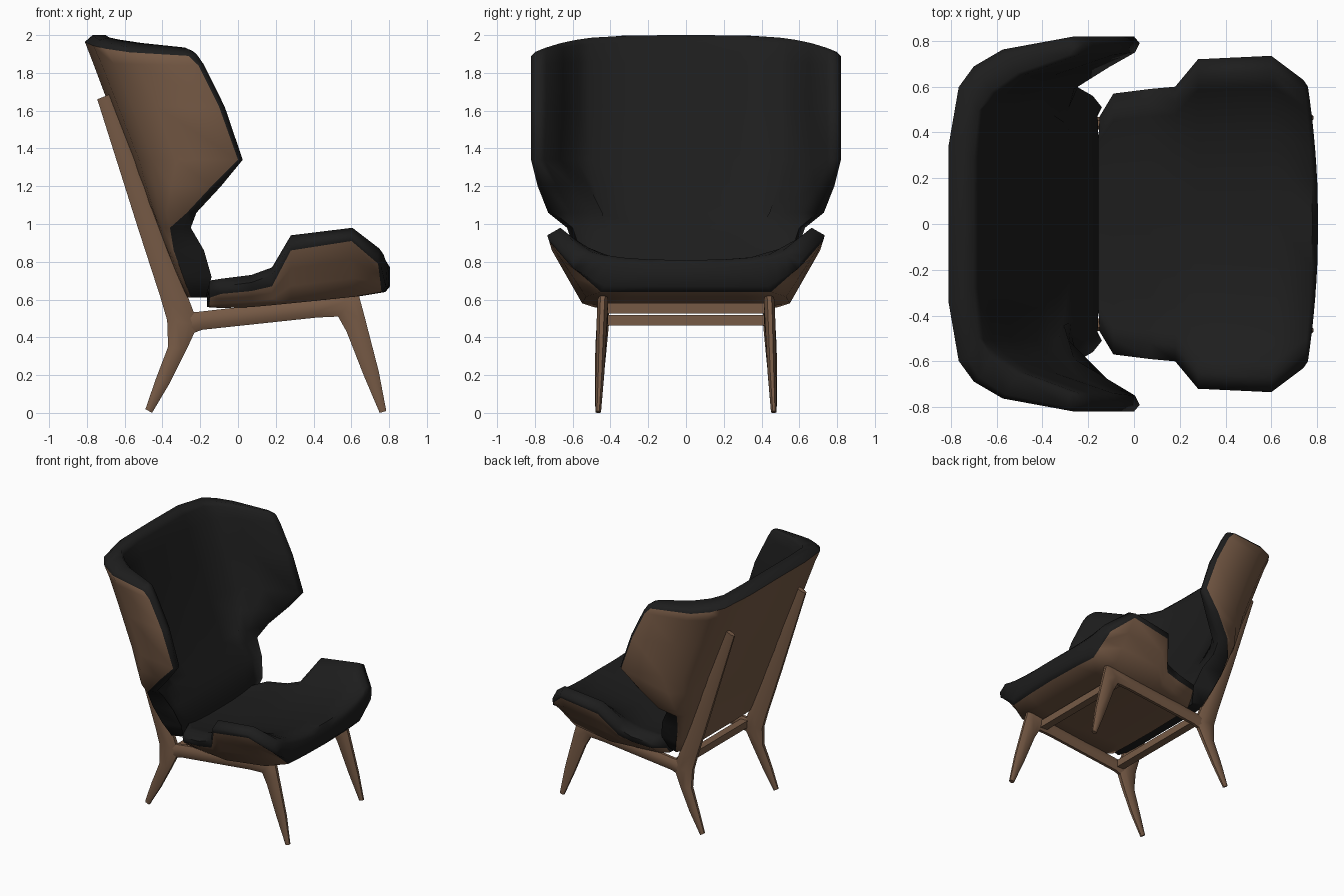
import bpy, bmesh, math
from mathutils import Vector

if "Cube" in bpy.data.objects:
    bpy.data.objects.remove(bpy.data.objects["Cube"])


def material(name, col):
    m = bpy.data.materials.new(name)
    m.diffuse_color = (*col, 1)
    m.use_nodes = True
    m.node_tree.nodes["Principled BSDF"].inputs["Base Color"].default_value = m.diffuse_color
    return m


WOOD = material("brown wood", (0.182, 0.102, 0.06))
FABRIC = material("black fabric", (0.0125, 0.0125, 0.0125))


def finish(bm, name, mats, angle):
    bmesh.ops.recalc_face_normals(bm, faces=bm.faces[:])
    me = bpy.data.meshes.new(name)
    bm.to_mesh(me)
    bm.free()
    ob = bpy.data.objects.new(name, me)
    bpy.context.collection.objects.link(ob)
    for m in mats:
        me.materials.append(m)
    bpy.ops.object.select_all(action='DESELECT')
    ob.select_set(True)
    bpy.context.view_layer.objects.active = ob
    bpy.ops.object.shade_smooth_by_angle(angle=math.radians(angle))
    return ob


def loft_shell(name, sections):
    """Each section: (outer half, rim point, inner half), centre to edge, y >= 0.
    Outer faces are wood, everything else (and the last step) is fabric."""
    bm = bmesh.new()
    flip = lambda p: (p[0], -p[1], p[2])
    rings = []
    for out, rim, inn in sections:
        pts = [flip(p) for p in out[:0:-1]] + out + [rim]
        pts += inn[:0:-1] + [inn[0]] + [flip(p) for p in inn[1:]] + [flip(rim)]
        rings.append([bm.verts.new(p) for p in pts])
    n = len(rings[0])
    m = n // 2 - 1          # points across the outer side
    for s, (a, b) in enumerate(zip(rings, rings[1:])):
        for i in range(n):
            j = (i + 1) % n
            f = bm.faces.new((a[i], a[j], b[j], b[i]))
            f.material_index = 0 if i < m - 1 and s < len(rings) - 2 else 1
    for r in (rings[0], rings[-1]):      # end caps
        caps = [(r[i], r[i + 1], r[n - 3 - i], r[n - 2 - i]) for i in range(m - 1)]
        caps += [(r[m - 1], r[m], r[m + 1]), (r[n - 2], r[n - 1], r[0])]
        for c in caps:
            bm.faces.new(c).material_index = 1
    return finish(bm, name, (WOOD, FABRIC), 65)


# Winged back rest:
# z, back x, wood wing x, fabric wing x, half width, thickness, wing thickness, edge drop
BACK = [(0.61, -0.285, -0.25, -0.17, 0.48, 0.12, 0.05, 0),
        (0.72, -0.325, -0.29, -0.14, 0.54, 0.17, 0.05, 0),
        (0.86, -0.38, -0.34, -0.18, 0.59, 0.17, 0.05, 0),
        (0.98, -0.425, -0.36, -0.25, 0.63, 0.15, 0.07, 0),
        (1.06, -0.46, -0.27, -0.22, 0.73, 0.14, 0.12, 0),
        (1.20, -0.515, -0.14, -0.09, 0.785, 0.13, 0.10, 0),
        (1.34, -0.57, 0.0, 0.025, 0.82, 0.12, 0.07, 0),
        (1.62, -0.68, -0.10, -0.07, 0.82, 0.12, 0.08, 0),
        (1.86, -0.77, -0.21, -0.18, 0.82, 0.13, 0.08, 0.02),
        (1.965, -0.81, -0.26, -0.22, 0.82, 0.13, 0.08, 0.075),
        (2.00, -0.77, -0.29, -0.26, 0.80, 0.07, 0.06, 0.09)]


def back_section(z, xb, xw, xf, w, th, wt, drop):
    def pt(x, y):
        return (x, y, z - drop * (y / w) ** 4)
    out = [pt(xb + (xw - xb) * d, w * y) for d, y in
           ((0, 0), (0, 0.42), (0.08, 0.73), (0.2, 0.84), (0.43, 0.93), (1, 1))]
    xc = xb + th
    inn = [pt(xc + (xf - 0.02 - xc) * d, w * y - o * wt) for d, y, o in
           ((0, 0, 0), (0, 0.35, 0), (0.05, 0.62, 0), (0.18, 0.82, 1.3),
            (0.45, 0.93, 1.4), (1, 1, 1))]
    return out, pt(xf, w - 0.03), inn


loft_shell("back_rest", [back_section(*r) for r in BACK])

# Seat: x, bottom z, bottom half width, edge half width, edge z, centre z, front bow, rim depth
SEAT = [(-0.15, 0.56, 0.42, 0.47, 0.70, 0.67, -0.015, 0.09),
        (-0.09, 0.555, 0.46, 0.57, 0.71, 0.68, 0, 0.08),
        (0.07, 0.56, 0.49, 0.59, 0.73, 0.695, 0, 0.085),
        (0.18, 0.57, 0.52, 0.60, 0.77, 0.71, 0, 0.10),
        (0.28, 0.58, 0.55, 0.72, 0.94, 0.73, 0, 0.08),
        (0.60, 0.615, 0.53, 0.735, 0.98, 0.79, 0.03, 0.07),
        (0.74, 0.64, 0.45, 0.63, 0.87, 0.81, 0.04, 0.08),
        (0.76, 0.67, 0.43, 0.60, 0.84, 0.77, 0.045, 0.08)]


def seat_section(x, zb, yb, ye, ze, zc, bow, rim):
    def pt(y, z):
        return (x + bow * (1 - (y / ye) ** 2), y, z)
    yo, zo = ye - 0.01, ze - rim
    out = [pt(0, zb), pt(yb * 0.6, zb)]
    out += [pt(yb + (yo - yb) * k, zb + (zo - zb) * k) for k in (0, 0.33, 0.66, 1)]
    yi = ye - 0.07
    inn = [pt(yi * a, zc + (ze - zc) * b) for a, b in
           ((0, 0), (0.33, 0.02), (0.6, 0.2), (0.78, 0.45), (0.9, 0.72), (1, 1))]
    return out, pt(ye, ze - 0.04), inn


loft_shell("seat", [seat_section(*r) for r in SEAT])


def beam(name, rings):
    """Eight-sided tapered bar; ring = (x1, z1, x2, z2, centre y, thickness)."""
    bm = bmesh.new()
    loops = []
    for x1, z1, x2, z2, y, t in rings:
        a, b = Vector((x1, y, z1)), Vector((x2, y, z2))
        mid, half = (a + b) / 2, (a - b) / 2
        loop = []
        for k in range(8):
            g = math.pi / 8 + k * math.pi / 4
            s = 1 / math.cos(math.pi / 8)
            loop.append(bm.verts.new(mid + half * math.cos(g) * s
                                     + Vector((0, t / 2 * math.sin(g) * s, 0))))
        loops.append(loop)
    for a, b in zip(loops, loops[1:]):
        for i in range(8):
            bm.faces.new((a[i], a[i - 1], b[i - 1], b[i]))
    bm.faces.new(loops[0])
    bm.faces.new(loops[-1])
    ob = finish(bm, name, (WOOD,), 35)
    mir = ob.modifiers.new("mirror", 'MIRROR')
    mir.use_axis = (False, True, False)
    return ob


# Rear leg running up into the back post
beam("rear_leg_and_post", [(-0.49, 0.02, -0.455, 0.0, 0.465, 0.03),
                           (-0.435, 0.18, -0.36, 0.16, 0.46, 0.045),
                           (-0.37, 0.35, -0.27, 0.34, 0.45, 0.06),
                           (-0.375, 0.49, -0.21, 0.47, 0.44, 0.065),
                           (-0.41, 0.61, -0.26, 0.60, 0.44, 0.06),
                           (-0.53, 0.98, -0.40, 0.99, 0.445, 0.055),
                           (-0.745, 1.66, -0.67, 1.69, 0.45, 0.035)])

# Side rail turning down into the front leg
beam("side_rail_and_front_leg", [(-0.30, 0.53, -0.27, 0.41, 0.44, 0.05),
                                 (-0.21, 0.535, -0.19, 0.44, 0.44, 0.055),
                                 (0.40, 0.605, 0.42, 0.505, 0.44, 0.055),
                                 (0.635, 0.64, 0.53, 0.51, 0.44, 0.055),
                                 (0.665, 0.53, 0.575, 0.43, 0.445, 0.055),
                                 (0.745, 0.22, 0.665, 0.20, 0.455, 0.045),
                                 (0.785, 0.01, 0.75, 0.0, 0.465, 0.03)])

# Cross bars between the side rails
for name, x, z in (("rear_cross_bar", -0.22, 0.49), ("front_cross_bar", 0.50, 0.555)):
    bm = bmesh.new()
    bmesh.ops.create_cube(bm, size=1)
    bmesh.ops.scale(bm, vec=(0.06, 0.86, 0.055), verts=bm.verts)
    bmesh.ops.translate(bm, vec=(x, 0, z), verts=bm.verts)
    finish(bm, name, (WOOD,), 30)
